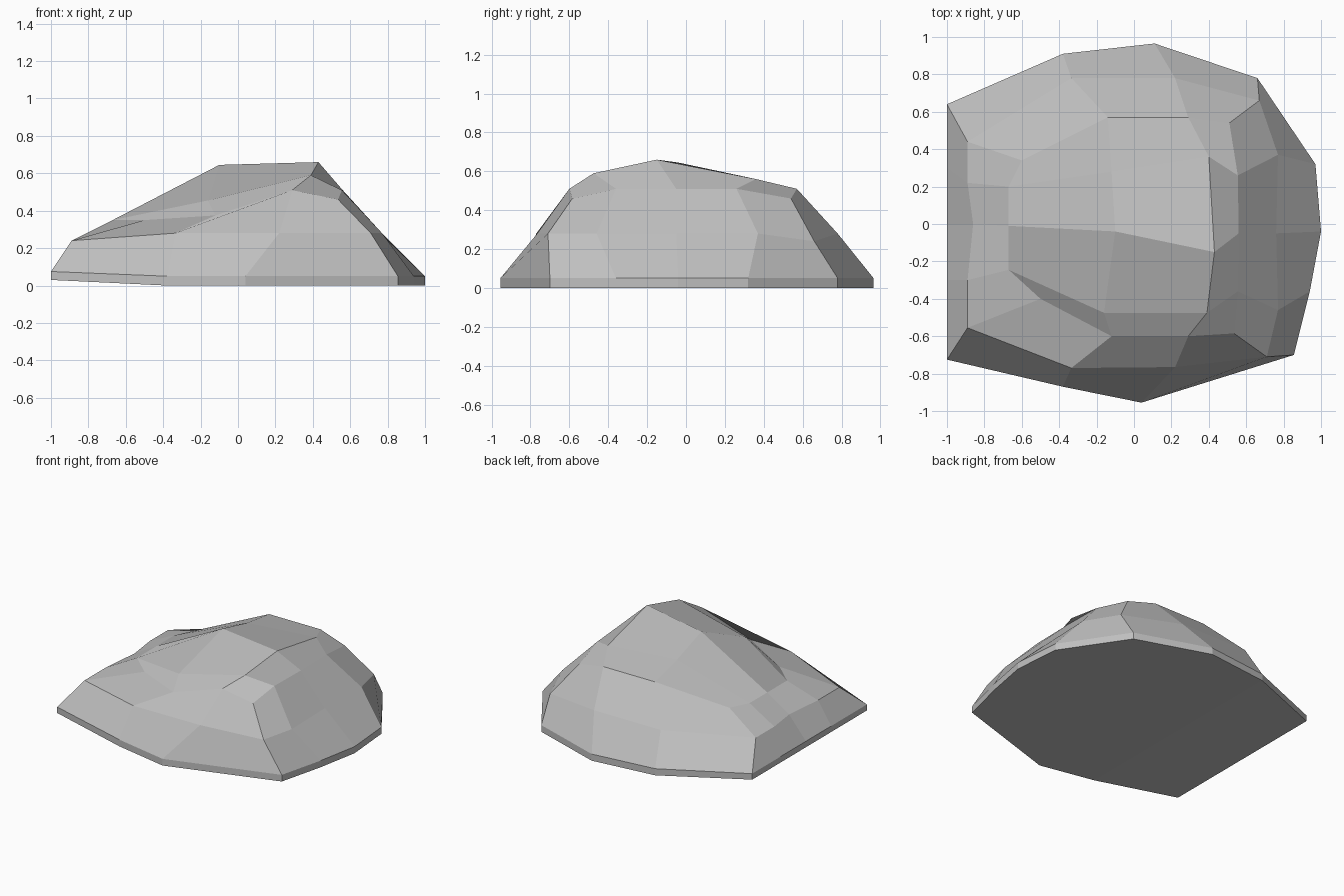
import bpy
import bmesh

# Remove only the default cube
default_cube = bpy.data.objects.get("Cube")
if default_cube:
    bpy.data.objects.remove(default_cube, do_unlink=True)


def make_material(name, color):
    mat = bpy.data.materials.new(name)
    mat.use_nodes = True
    mat.diffuse_color = color
    shader = next(n for n in mat.node_tree.nodes if n.type == "BSDF_PRINCIPLED")
    shader.inputs["Base Color"].default_value = color
    shader.inputs["Roughness"].default_value = 1
    return mat


# Outlines run counter-clockwise from the front corner at -x:
# four points along the front, three up one side, four along the back, three down.
FRONT, SIDE = 4, 3
base_outline = [(-1, -.725), (-.38, -.87), (.04, -.955), (.855, -.7),
                (.94, -.36), (1, -.04), (.97, .32),
                (.66, .78), (.11, .965), (-.38, .91), (-1, .64),
                (-1, .3), (-1, 0), (-1, -.3)]
waist_outline = [(-.89, -.555), (-.335, -.77), (.22, -.765), (.71, -.71),
                 (.77, -.46), (.76, -.05), (.77, .37),
                 (.67, .66), (.22, .78), (-.335, .78), (-.89, .44),
                 (-.89, .22), (-.86, 0), (-.89, -.3)]
shoulder_outline = [(-.5, -.4), (-.12, -.6), (.29, -.6), (.535, -.585),
                    (.555, -.36), (.56, -.05), (.555, .26),
                    (.51, .54), (.29, .57), (-.14, .57), (-.6, .34),
                    (-.67, .2), (-.67, -.01), (-.67, -.245)]


# Height rules for each outline
def underside_height(x, y):
    return .03 if x < -.9 else 0


def rim_height(x, y):
    return .075 if x < -.9 else .05


def waist_height(x, y):
    is_back_corner = x > .5 and y > .6
    return .24 if x < -.8 or is_back_corner else .28


def shoulder_height(x, y):
    if x < -.4:
        return .35
    if x < 0 and y < 0:
        return .375
    is_corner = x > .5 and abs(y) > .5
    return .46 if is_corner else .51


def add_ring(bm, outline, height_rule):
    return [bm.verts.new((x, y, height_rule(x, y))) for x, y in outline]


def bridge(bm, lower, upper):
    count = len(lower)
    for i in range(count):
        j = (i + 1) % count
        bm.faces.new((lower[i], lower[j], upper[j], upper[i]))


bm = bmesh.new()

# Flanks: stacked rings joined by quads
underside = add_ring(bm, base_outline, underside_height)
rim = add_ring(bm, base_outline, rim_height)
waist = add_ring(bm, waist_outline, waist_height)
shoulder = add_ring(bm, shoulder_outline, shoulder_height)
for lower, upper in ((underside, rim), (rim, waist), (waist, shoulder)):
    bridge(bm, lower, upper)

# Crown: ridge points inside the shoulder ring, filled as a grid
ridge = [[(-.16, -.475, .455), (-.1, -.04, .645), (-.12, .28, .56)],
         [(.39, -.475, .59), (.43, -.15, .66), (.4, .36, .56)]]
ridge_verts = [[bm.verts.new(point) for point in column] for column in ridge]
last_col = FRONT - 1
last_row = SIDE + 1
back_start = last_col + last_row


def crown_vert(col, row):
    if row == 0:
        return shoulder[col]
    if row == last_row:
        return shoulder[back_start + last_col - col]
    if col == last_col:
        return shoulder[last_col + row]
    if col == 0:
        return shoulder[len(shoulder) - row]
    return ridge_verts[col - 1][row - 1]


for col in range(last_col):
    for row in range(last_row):
        bm.faces.new((crown_vert(col, row), crown_vert(col + 1, row),
                      crown_vert(col + 1, row + 1), crown_vert(col, row + 1)))

# Underside: three strips from front to back
back = underside[back_start:back_start + FRONT][::-1]
side_low = underside[back_start + FRONT:]
side_high = underside[FRONT:FRONT + SIDE]
bm.faces.new([underside[0]] + side_low[::-1] + [back[0], back[1], underside[1]])
bm.faces.new((underside[1], back[1], back[2], underside[2]))
bm.faces.new([underside[2], back[2], back[3]] + side_high[::-1] + [underside[3]])

bmesh.ops.recalc_face_normals(bm, faces=bm.faces)
mesh = bpy.data.meshes.new("boulder")
bm.to_mesh(mesh)
bm.free()
mesh.materials.append(make_material("stone grey", (.52, .52, .52, 1)))
boulder = bpy.data.objects.new("boulder", mesh)
bpy.context.collection.objects.link(boulder)
